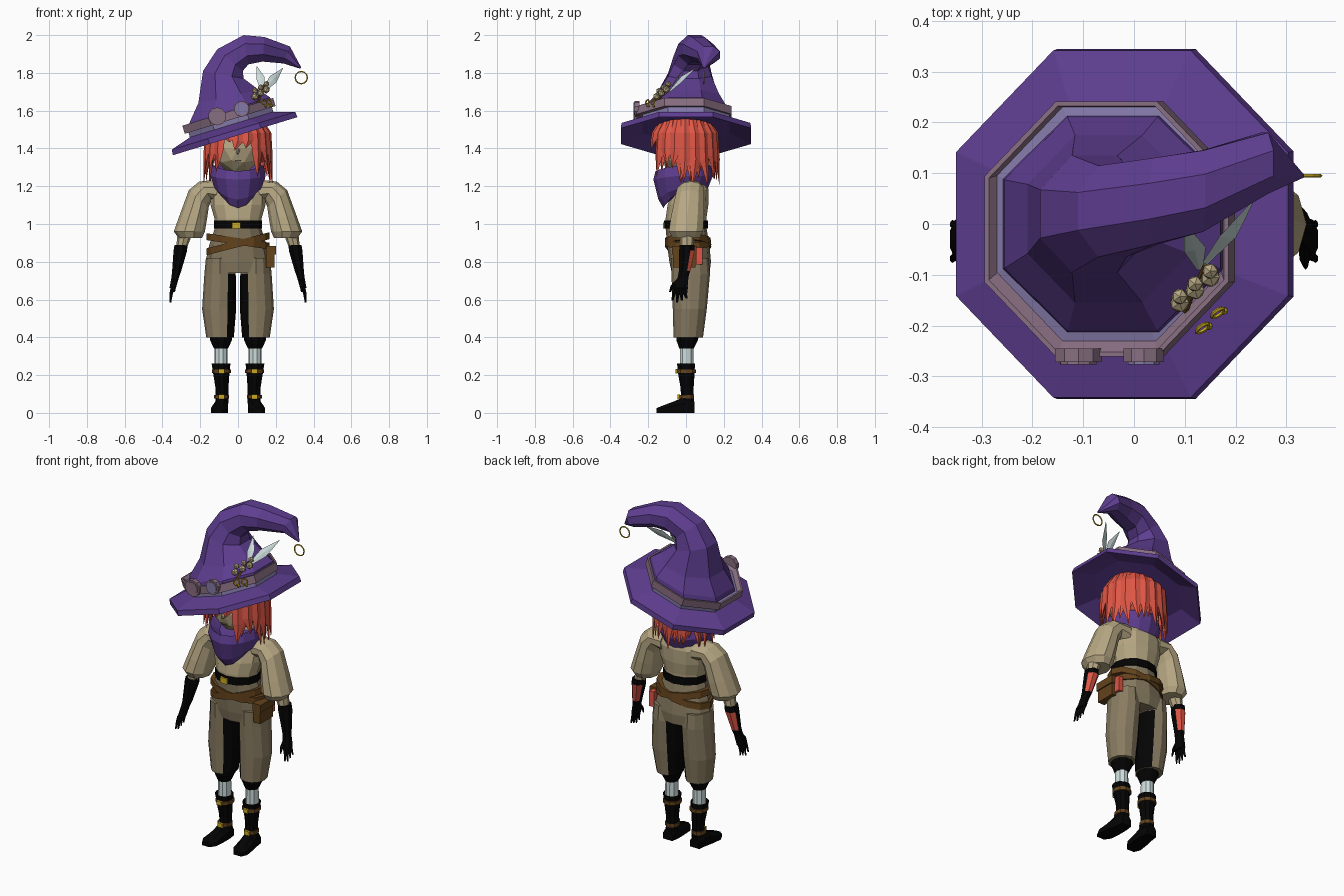
import bpy, bmesh, math, random
from mathutils import Vector, Matrix

random.seed(4)
default = bpy.data.objects.get("Cube")
if default:
    bpy.data.objects.remove(default, do_unlink=True)


def material(name, r, g, b):
    m = bpy.data.materials.new(name)
    colour = [c ** 2.2 for c in (r, g, b)] + [1]
    m.use_nodes = True
    m.diffuse_color = colour
    m.node_tree.nodes["Principled BSDF"].inputs["Base Color"].default_value = colour
    return m


purple = material("purple felt", .37, .25, .56)
lavender = material("lavender band", .51, .47, .65)
mauve = material("mauve leather", .53, .43, .5)
beige = material("beige linen", .71, .65, .51)
taupe = material("taupe cloth", .53, .48, .38)
black = material("black leather", .045, .045, .045)
brown = material("brown leather", .39, .27, .13)
gold = material("gold", .78, .66, .15)
red = material("red hair", .87, .34, .28)
white = material("pale white", .8, .86, .86)


def finish(name, bm, mat):
    bmesh.ops.recalc_face_normals(bm, faces=bm.faces)
    mesh = bpy.data.meshes.new(name)
    bm.to_mesh(mesh)
    bm.free()
    mesh.materials.append(mat)
    obj = bpy.data.objects.new(name, mesh)
    bpy.context.collection.objects.link(obj)
    return obj


def skin(name, rings, mat):
    """Closed surface through equal rings of points."""
    bm = bmesh.new()
    loops = [[bm.verts.new(p) for p in ring] for ring in rings]
    n = len(loops[0])
    for low, high in zip(loops, loops[1:]):
        for i in range(n):
            j = (i + 1) % n
            bm.faces.new((low[i], low[j], high[j], high[i]))
    bm.faces.new(loops[0])
    bm.faces.new(loops[-1])
    return finish(name, bm, mat)


def loft(name, sections, mat, sides=10, turn=0, flip=1):
    """Sections: two ends (x, z, x, z) seen from the front, then y and half depth."""
    rings = []
    for xa, za, xb, zb, y, depth in sections:
        a, b = Vector((xa * flip, y, za)), Vector((xb * flip, y, zb))
        mid, u = (a + b) / 2, (a - b) / 2 / math.cos(turn)
        v = Vector((0, depth / math.cos(turn), 0))
        angles = [turn + math.tau * i / sides for i in range(sides)]
        rings.append([mid + u * math.cos(t) + v * math.sin(t) for t in angles])
    return skin(name, rings, mat)


def level(z, x, half, y, depth):
    return (x + half, z, x - half, z, y, depth)


def blade(name, path, widths, side, mat, thick=.4):
    """Tapered diamond section strip along a path."""
    path, side = [Vector(p) for p in path], Vector(side).normalized()
    out = side.cross(path[-1] - path[0]).normalized() * thick
    return skin(name, [[p + side * w, p + out * w, p - side * w, p - out * w]
                       for p, w in zip(path, widths)], mat)


def ball(name, place, radii, mat, detail=1):
    bm = bmesh.new()
    shape = Matrix.Translation(place) @ Matrix.Diagonal((*radii, 1))
    bmesh.ops.create_icosphere(bm, subdivisions=detail, radius=1, matrix=shape)
    return finish(name, bm, mat)


def box(name, place, size, mat):
    bm = bmesh.new()
    bmesh.ops.create_cube(bm, size=1, matrix=Matrix.Translation(place) @ Matrix.Diagonal((*size, 1)))
    return finish(name, bm, mat)


def hoop(name, place, radius, wire, turn):
    bpy.ops.mesh.primitive_torus_add(location=place, rotation=turn, major_radius=radius,
                                     minor_radius=wire, major_segments=12, minor_segments=5)
    bpy.context.object.name = name
    bpy.context.object.data.materials.append(gold)


def paint(obj, mat, rule):
    obj.data.materials.append(mat)
    for face in obj.data.polygons:
        if rule(face.center, face.normal):
            face.material_index = 1


# Hat: tilted octagonal brim, bands and a curling crown
tilt = Matrix.Translation((-.015, 0, 1.465)) @ Matrix.Rotation(math.radians(-17), 4, 'Y')


def octagon(radius, z, y=0):
    angles = [math.tau * (i + .5) / 8 for i in range(8)]
    return [tilt @ Vector((radius * math.cos(t), y + radius * math.sin(t), z)) for t in angles]


skin("hat_brim", [octagon(.25, .045), octagon(.373, 0), octagon(.37, .03), octagon(.23, .07)], purple)
skin("hat_band", [octagon(.25, .05), octagon(.25, .115), octagon(.225, .12)], lavender)
skin("goggle_strap", [octagon(.262, .09, -.01), octagon(.272, .09, -.01), octagon(.272, .135, -.01),
                      octagon(.262, .135, -.01), octagon(.25, .115)], mauve)
loft("hat_crown", [(-.26, 1.5, .18, 1.63, 0, .215), (-.255, 1.54, .17, 1.67, 0, .21),
                   (-.21, 1.64, .11, 1.71, .01, .165), (-.185, 1.81, .03, 1.77, .02, .115),
                   (-.11, 1.925, .025, 1.81, .025, .09), (.03, 2, .055, 1.845, .045, .085),
                   (.14, 1.99, .13, 1.86, .065, .08), (.275, 1.94, .24, 1.85, .12, .06),
                   (.335, 1.828, .33, 1.822, .095, .004)], purple, 8, math.pi / 8)
hoop("hat_tip_ring", (.335, .095, 1.775), .032, .004, (math.pi / 2, 0, 0))


# Goggles on the strap
def disc(name, x, radius, front, back, mat):
    rings = [[tilt @ Vector((x + radius * math.cos(math.tau * i / 10), y,
                             .128 + radius * math.sin(math.tau * i / 10))) for i in range(10)]
             for y in (back, front)]
    skin(name, rings, mat)


for x, size, glass in ((-.06, .048, mauve), (.075, .042, lavender)):
    disc("goggle_rim", x, size, -.272, -.245, mauve)
    disc("goggle_lens", x, size * .78, -.277, -.27, glass)

# Hat trimmings: berries, twig, charms and feathers
for i in range(6):
    step, row = i % 3, i // 3
    ball("berry", (.09 + .03 * step, -.155 + .025 * step + .012 * row, 1.675 + .018 * step + .03 * row),
         [.021 - .004 * row] * 3, beige)
blade("twig", [(.1, -.17, 1.63), (.14, -.08, 1.74)], (.008, .004), (1, 0, 0), brown, 1)
for x, y in ((.135, -.205), (.165, -.175)):
    hoop("charm_ring", (x, y, 1.645), .014, .004, (1.2, 0, .6))
    ball("charm_bead", (x + .012, y + .004, 1.625), [.009] * 3, gold)
blade("short_feather", [(.13, -.09, 1.7), (.12, -.05, 1.77), (.1, 0, 1.835)], (.006, .023, .001), (1, .2, .3), white, .15)
blade("long_feather", [(.13, -.09, 1.7), (.185, -.025, 1.765), (.238, .05, 1.825)], (.006, .024, .001), (1, 0, -1), white, .15)

# Head and face
ball("head", (0, -.02, 1.4), (.125, .125, .14), beige, 2)
ball("nose", (0, -.143, 1.385), (.011, .014, .018), beige)
box("mouth", (0, -.13, 1.335), (.03, .008, .005), taupe)

# Hair: scalp plus two layers of pointed locks
ball("scalp", (0, .03, 1.44), (.155, .13, .16), red, 2)
for layer in range(2):
    for i in range(20):
        a = math.tau * (i + layer / 2) / 20
        turn = min(a, math.tau - a)
        tip = 1.41 if turn < .6 else 1.28 if turn < 1.3 else 1.22
        tip += random.uniform(-.035, .03) + .03 * layer
        sway = a + random.uniform(-.12, .12)

        def around(angle, radius, z):
            return Vector((radius * math.sin(angle), -.005 - radius * math.cos(angle), z))
        reach = .172 - .012 * layer
        blade("hair_lock", [around(a, .11, 1.56), around(a, reach - .01, 1.48),
                            around(a, reach, (1.48 + tip) / 2), around(sway, reach + .01, tip)],
              (.035, .036, .03, .001), (math.cos(a), math.sin(a), 0), red)

# Neckerchief with a point at the front
rings = []
for radius, z, dip in ((.09, 1.27, .03), (.14, 1.31, .03), (.15, 1.255, .02), (.125, 1.19, .06), (.1, 1.17, .085)):
    angles = [math.tau * i / 14 for i in range(14)]
    rings.append([(radius * math.sin(t), -.015 - 1.05 * radius * math.cos(t),
                   z - dip * max(0, math.cos(t)) ** 2) for t in angles])
skin("neckerchief", rings, purple)

# Torso, belt and hips
loft("shirt", [level(.95, 0, .12, 0, .105), level(1.03, 0, .125, 0, .108), level(1.1, 0, .145, .01, .108),
               level(1.18, 0, .15, .025, .095), level(1.235, 0, .1, .035, .07), level(1.32, 0, .05, .02, .05)], beige, 12)
loft("waist_belt", [level(.975, 0, .128, 0, .116), level(1.018, 0, .128, 0, .116)], black, 12)
box("belt_buckle", (-.01, -.116, .992), (.045, .014, .034), gold)
loft("trouser_hips", [level(.98, 0, .122, 0, .108), level(.89, 0, .152, .012, .112),
                      level(.8, 0, .172, .022, .11), level(.74, 0, .165, .025, .1)], taupe, 12)
for left, right in ((.835, .92), (.915, .865)):
    loft("hip_sash", [(-.168, left, .168, right, .012, .122), (-.166, left + .036, .166, right + .036, .01, .12)], brown, 12)
box("hip_pouch", (.172, -.01, .825), (.045, .12, .11), brown)
box("pouch_flap", (.174, -.01, .862), (.054, .13, .045), brown)
box("side_book", (.165, .07, .83), (.03, .035, .09), red)

for s, name in ((1, "left_"), (-1, "right_")):
    # Sleeve, cuff, glove and fingers
    loft(name + "sleeve", [(.1, 1.235, .1, 1.11, .03, .07), (.205, 1.225, .14, 1.13, .025, .075),
                           (.26, 1.18, .155, 1.09, .02, .08), (.308, 1.05, .165, 1.02, .008, .092),
                           (.34, .96, .175, .96, 0, .095), (.315, .927, .19, .927, 0, .075)], beige, 10, 0, s)
    loft(name + "cuff", [level(.95, .28, .04, .005, .04), level(.87, .3, .028, .005, .034)], beige, 8, 0, s)
    glove = loft(name + "glove", [level(.89, .302, .034, .006, .04), level(.86, .305, .036, .005, .041),
                                  level(.75, .325, .024, -.008, .03), level(.72, .332, .02, -.015, .028),
                                  level(.66, .346, .017, -.03, .038)], black, 8, math.pi / 8, s)
    paint(glove, red, lambda c, n: n.y > .5 and .75 < c.z < .87)
    for i in range(4):
        y, drop = -.06 + .02 * i, .01 * abs(i - 1)
        blade(name + "finger", [(.345 * s, y, .67), (.354 * s, y - .004, .63), (.358 * s, y - .012 + .005 * i, .585 + drop)],
              (.011, .01, .005), (0, 1, 0), black, .9)
    blade(name + "thumb", [(.335 * s, -.035, .71), (.336 * s, -.07, .675), (.338 * s, -.085, .64)],
          (.013, .011, .005), (0, 1, 0), black, .9)

    # Trouser leg open over black breeches on the inside
    leg = loft(name + "trouser_leg", [level(.82, .095, .075, .02, .1), level(.735, .095, .083, .025, .102),
                                      level(.55, .1, .09, .02, .09), level(.4, .095, .073, .012, .078)], taupe, 12, 0, s)
    paint(leg, black, lambda c, n: abs(c.x) < .06 and c.z < .74)
    loft(name + "breeches", [level(.43, .09, .06, .01, .065), level(.385, .09, .058, .006, .06),
                             level(.34, .09, .037, .003, .04)], black, 10, 0, s)
    loft(name + "sock", [level(.36, .09, .034, .004, .036), level(.24, .09, .036, .004, .038)], white, 10, 0, s)

    # Boot with straps and buckles
    loft(name + "boot_shaft", [level(.05, .085, .034, .008, .036), level(.13, .085, .034, .006, .036),
                               level(.2, .088, .042, .002, .045), level(.262, .09, .05, 0, .05),
                               level(.25, .09, .036, 0, .038)], black, 10, 0, s)
    stations = ((.045, .03, .06), (0, .036, .09), (-.06, .042, .062), (-.12, .044, .04), (-.155, .024, .026))
    skin(name + "foot", [[(s * (.088 - .1 * min(y, 0) + w * k), y, h * t) for k, t in
                          ((-1, 0), (1, 0), (1, .6), (.5, 1), (-.5, 1), (-1, .6))] for y, w, h in stations], black)
    for z, half in ((.21, .05), (.075, .039)):
        loft(name + "boot_strap", [level(z, .087, half, .003, half + .003), level(z + .02, .087, half, .003, half + .003)],
             brown, 10, 0, s)
        box(name + "boot_buckle", (.087 * s, -half, z + .01), (.03, .012, .024), gold)
